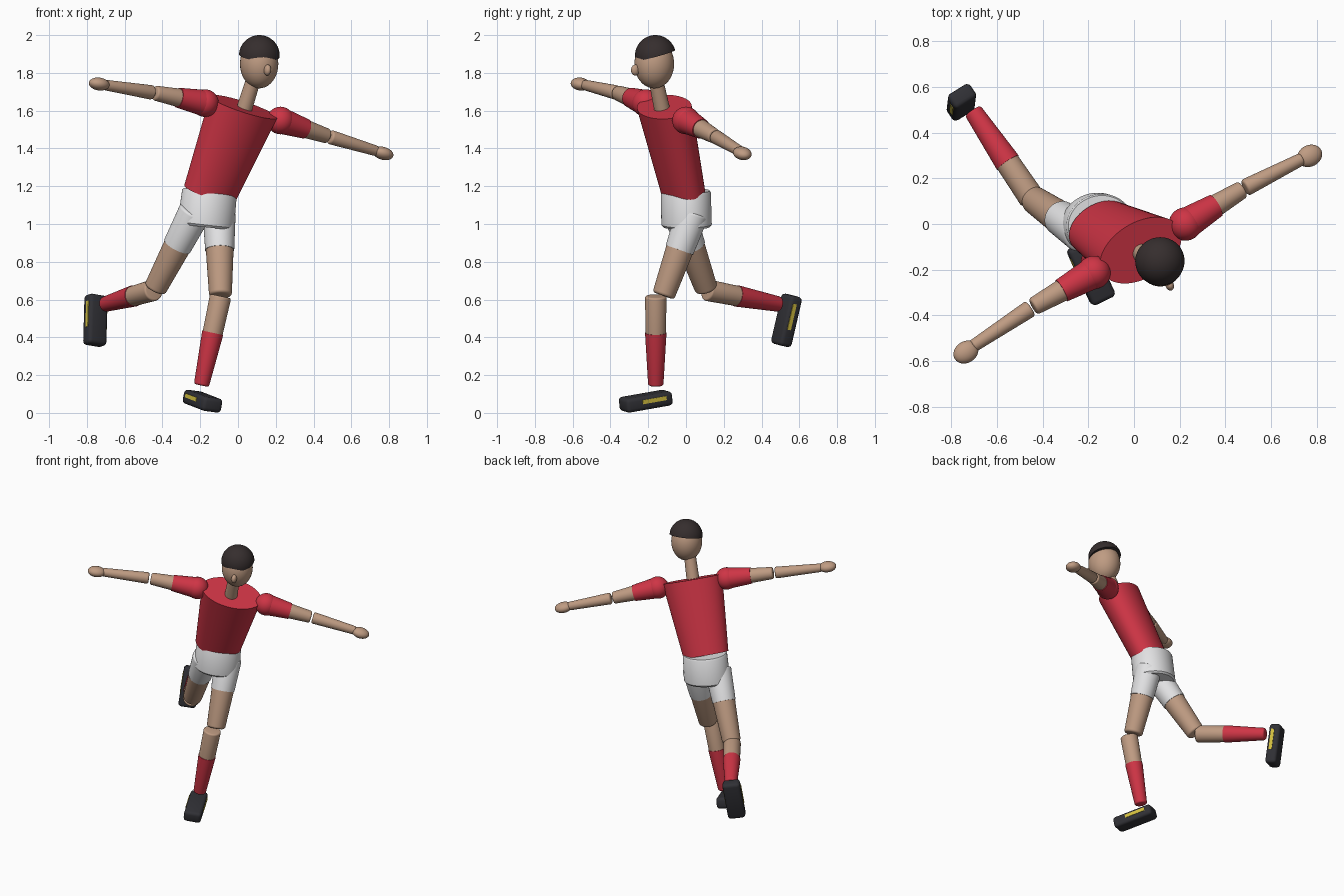
import bpy, bmesh
from math import pi, sin, cos, radians
from mathutils import Vector, Matrix

cube = bpy.data.objects.get("Cube")
if cube:
    bpy.data.objects.remove(cube, do_unlink=True)


def material(name, rgb):
    m = bpy.data.materials.new(name)
    m.use_nodes = True
    m.diffuse_color = (*rgb, 1)
    bsdf = m.node_tree.nodes["Principled BSDF"]
    bsdf.inputs["Base Color"].default_value = (*rgb, 1)
    bsdf.inputs["Roughness"].default_value = 0.7
    return m


RED = material("red cloth", (0.62, 0.035, 0.06))
WHITE = material("white cloth", (0.76, 0.76, 0.77))
SKIN = material("skin", (0.52, 0.33, 0.225))
HAIR = material("dark hair", (0.036, 0.027, 0.027))
BLACK = material("black boot", (0.03, 0.03, 0.036))
YELLOW = material("yellow stripe", (0.65, 0.52, 0.05))


def frame(origin, up, side):
    """Matrix with z along up and x close to side."""
    z = Vector(up).normalized()
    y = z.cross(Vector(side)).normalized()
    x = y.cross(z)
    return Matrix.Translation(origin) @ Matrix((x, y, z)).transposed().to_4x4()


def finish(name, bm, mat, matrix):
    bmesh.ops.recalc_face_normals(bm, faces=bm.faces)
    mesh = bpy.data.meshes.new(name)
    bm.to_mesh(mesh)
    bm.free()
    mesh.materials.append(mat)
    mesh.shade_smooth()
    mesh.set_sharp_from_angle(angle=radians(40))
    ob = bpy.data.objects.new(name, mesh)
    ob.matrix_world = matrix
    bpy.context.collection.objects.link(ob)


def loft(name, mat, matrix, rings, n=40):
    """Closed body through elliptical rings (height, x radius, y radius)."""
    bm = bmesh.new()
    loops = [[bm.verts.new((a * cos(2 * pi * i / n), b * sin(2 * pi * i / n), h))
              for i in range(n)] for h, a, b in rings]
    for lo, hi in zip(loops, loops[1:]):
        for i in range(n):
            j = (i + 1) % n
            bm.faces.new((lo[i], lo[j], hi[j], hi[i]))
    bm.faces.new(loops[0])
    bm.faces.new(loops[-1])
    finish(name, bm, mat, matrix)


def cone(name, mat, a, b, ra, rb, round_a=0.0, round_b=0.0):
    """Tapered limb piece from a to b with optional rounded rims."""
    a, b = Vector(a), Vector(b)
    length = (b - a).length
    arc = [k * pi / 8 for k in range(5)]
    rings = []
    if round_a:
        rings += [(round_a * (1 - sin(t)), ra - round_a * (1 - cos(t))) for t in reversed(arc)]
    else:
        rings.append((0, ra))
    if round_b:
        rings += [(length - round_b * (1 - sin(t)), rb - round_b * (1 - cos(t))) for t in arc]
    else:
        rings.append((length, rb))
    loft(name, mat, frame(a, b - a, (0.3, 0.9, 0.35)), [(h, r, r) for h, r in rings])


def ellipsoid(name, mat, matrix, radii):
    bm = bmesh.new()
    bmesh.ops.create_uvsphere(bm, u_segments=36, v_segments=20, radius=1)
    bmesh.ops.scale(bm, vec=radii, verts=bm.verts)
    finish(name, bm, mat, matrix)


def box(name, mat, matrix, size, offset=(0, 0, 0), bevel=0.0):
    bm = bmesh.new()
    bmesh.ops.create_cube(bm, size=1)
    bmesh.ops.scale(bm, vec=size, verts=bm.verts)
    bmesh.ops.translate(bm, vec=offset, verts=bm.verts)
    if bevel:
        bmesh.ops.bevel(bm, geom=bm.edges[:], offset=bevel, segments=3,
                        profile=0.5, affect="EDGES")
    finish(name, bm, mat, matrix)


def mix(a, b, t):
    return Vector(a).lerp(Vector(b), t)


# Torso and shorts
chest, waist = Vector((0.03, -0.115, 1.62)), Vector((-0.15, -0.013, 1.16))
hip_top, crotch = Vector((-0.15, 0.0, 1.175)), Vector((-0.172, 0.003, 0.985))
loft("shirt_body", RED, frame(waist, chest - waist, (0.87, 0.45, -0.2)),
     [(0, 0.15, 0.107), ((chest - waist).length, 0.2, 0.13)], 64)
loft("shorts_body", WHITE, frame(crotch, hip_top - crotch, (0.93, 0.3, -0.2)),
     [(0, 0.142, 0.122), (0.012, 0.152, 0.132), (0.18, 0.147, 0.13), (0.192, 0.14, 0.123)], 64)

# Neck, head, nose and hair
cone("neck", SKIN, (0.03, -0.125, 1.6), (0.09, -0.165, 1.79), 0.042, 0.038)
facing = (0.92, 0.39, 0)
ellipsoid("head", SKIN, frame((0.112, -0.168, 1.848), (0, 0, 1), facing), (0.101, 0.106, 0.13))
ellipsoid("nose", SKIN, frame((0.156, -0.268, 1.815), (0.1, 0, 1), facing), (0.018, 0.024, 0.029))
cap = [(0.108 * sin(t), 0.108 * cos(t)) for t in [k * pi / 25 for k in range(13)]]
loft("hair", HAIR, frame((0.113, -0.162, 1.892), (0.07, -0.26, 0.96), (1, 0, 0)),
     [(h, r, r) for h, r in cap], 48)

# Arms: shoulder, elbow, wrist, hand centre
arms = {
    "right": ((-0.175, -0.212, 1.64), (-0.447, -0.365, 1.695),
              (-0.705, -0.535, 1.736), (-0.735, -0.56, 1.741)),
    "left": ((0.225, 0.0, 1.548), (0.48, 0.155, 1.463),
             (0.735, 0.285, 1.386), (0.768, 0.298, 1.374)),
}
for side, (shoulder, elbow, wrist, palm) in arms.items():
    cuff = mix(shoulder, elbow, 0.52)
    ellipsoid(side + "_shoulder", RED, Matrix.Translation(shoulder), (0.073,) * 3)
    cone(side + "_sleeve", RED, shoulder, cuff, 0.07, 0.053)
    cone(side + "_upper_arm", SKIN, mix(shoulder, elbow, 0.4), mix(shoulder, elbow, 0.98),
         0.051, 0.04, 0, 0.012)
    cone(side + "_forearm", SKIN, mix(elbow, wrist, 0.02), wrist, 0.038, 0.028, 0.012, 0.01)
    along = (Vector(wrist) - Vector(elbow)).normalized()
    hand_up = Vector((0, 0, 1)) - along * along.z
    ellipsoid(side + "_hand", SKIN, frame(palm, hand_up, along), (0.058, 0.047, 0.034))

# Legs: hip, knee, shin top, ankle
legs = {
    "right": ((-0.225, -0.04, 1.07), (-0.44, 0.108, 0.655),
              (-0.445, 0.11, 0.65), (-0.705, 0.495, 0.575)),
    "left": ((-0.1, 0.035, 1.06), (-0.093, -0.12, 0.62),
             (-0.092, -0.16, 0.618), (-0.194, -0.16, 0.145)),
}
for side, (hip, knee, top, ankle) in legs.items():
    hem, sock = mix(hip, knee, 0.45), mix(top, ankle, 0.41)
    cone(side + "_shorts_leg", WHITE, hip, hem, 0.087, 0.077, 0.015)
    cone(side + "_thigh", SKIN, mix(hip, knee, 0.3), knee, 0.077, 0.061, 0, 0.016)
    cone(side + "_knee_shin", SKIN, top, mix(top, ankle, 0.5), 0.057, 0.053, 0.01)
    cone(side + "_sock", RED, sock, ankle, 0.057, 0.041, 0, 0.012)

# Boots: centre, up, sideways; the toe points along local -y
boots = {
    "right": ((-0.755, 0.532, 0.49), (0.53, -0.8, 0.17), (0.81, 0.51, -0.14)),
    "left": ((-0.188, -0.213, 0.062), (0.18, -0.09, 0.98), (0.88, 0.43, -0.14)),
}
for side, (centre, up, across) in boots.items():
    m = frame(centre, up, across)
    box(side + "_boot", BLACK, m, (0.115, 0.272, 0.076), bevel=0.02)
    for label, s in (("inner", -1), ("outer", 1)):
        box(f"{side}_boot_{label}_stripe", YELLOW, m, (0.006, 0.14, 0.022),
            (s * 0.0575, 0.025, 0.009))
